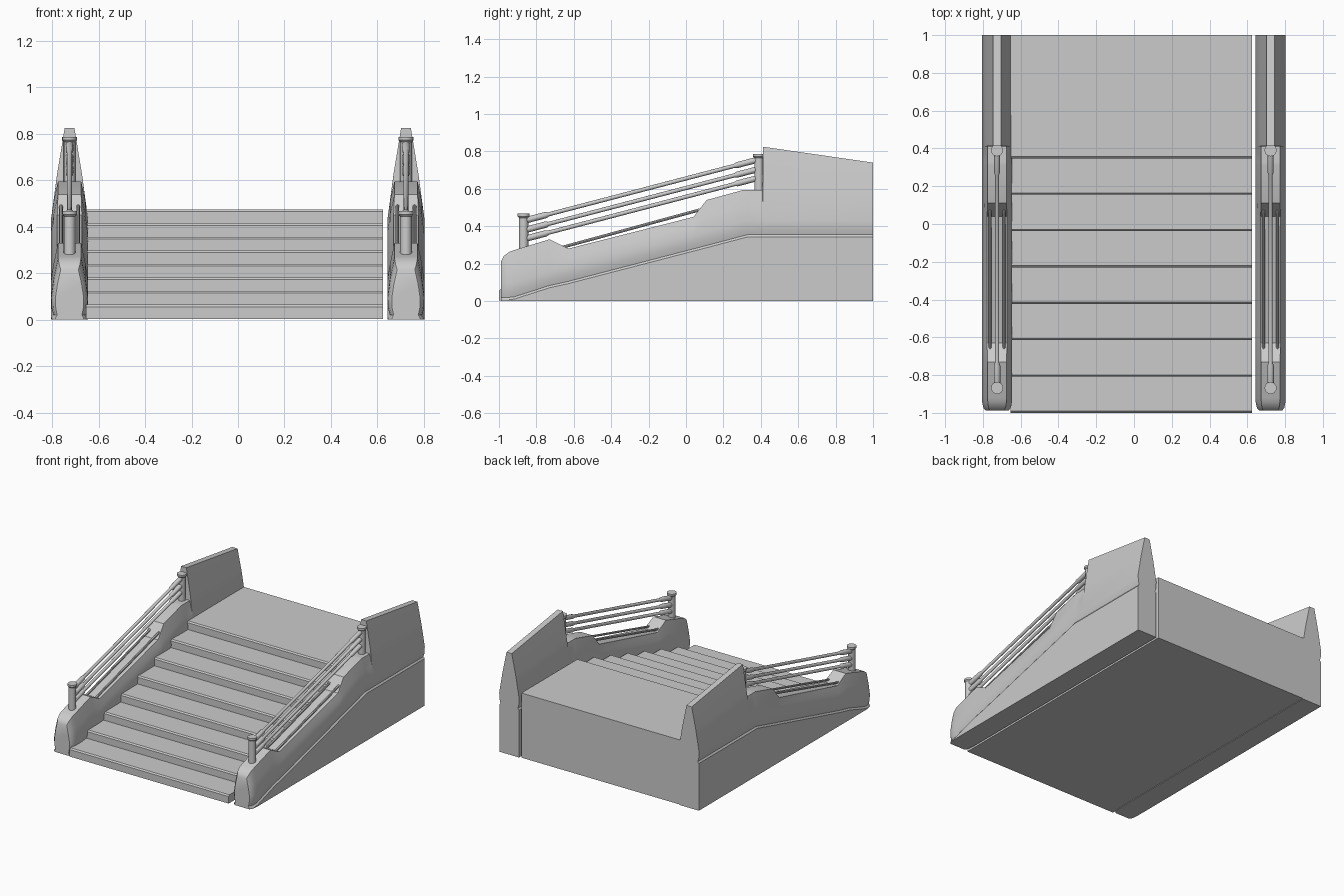
import bpy, bmesh, math
from mathutils import Vector

if "Cube" in bpy.data.objects:
    bpy.data.objects.remove(bpy.data.objects["Cube"])


def finish(name, bm, angle=30):
    bmesh.ops.recalc_face_normals(bm, faces=bm.faces[:])
    me = bpy.data.meshes.new(name)
    bm.to_mesh(me)
    bm.free()
    me.shade_smooth()
    me.set_sharp_from_angle(angle=math.radians(angle))
    ob = bpy.data.objects.new(name, me)
    bpy.context.collection.objects.link(ob)
    return ob


def loft(name, rings, angle=30):
    """Skin a list of closed rings and cap both ends."""
    bm = bmesh.new()
    vs = [[bm.verts.new(p) for p in r] for r in rings]
    n = len(vs[0])
    for a, b in zip(vs, vs[1:]):
        for i in range(n):
            j = (i + 1) % n
            bm.faces.new((a[i], a[j], b[j], b[i]))
    bm.faces.new(vs[0])
    bm.faces.new(vs[-1])
    return finish(name, bm, angle)


def mirrored(cx, y, half):
    """Symmetric cross-section from (half width, z) points."""
    return [(cx + w, y, z) for w, z in half] + [(cx - w, y, z) for w, z in reversed(half)]


def tube(name, a, b, profile, sides=12):
    """Round rod from a to b; profile is (distance along, radius)."""
    a, b = Vector(a), Vector(b)
    q = (b - a).to_track_quat('Z', 'X')
    rings = []
    for d, r in profile:
        rings.append([a + q @ Vector((r * math.cos(k * math.tau / sides),
                                      r * math.sin(k * math.tau / sides), d))
                      for k in range(sides)])
    return loft(name, rings, 40)


# Staircase: one profile with a small chamfer on each step edge
pitch, rise = 0.1925, 0.0585
profile = [(1, 0.004), (-1, 0.004)]
for i in range(8):
    y, z = -1 + i * pitch, 0.006 + (i + 1) * rise
    if i:
        profile.append((y, z - rise))
    profile += [(y, z - 0.009), (y + 0.009, z)]
profile.append((1, 0.474))
loft("stairs", [[(x, y, z) for y, z in profile] for x in (-0.655, 0.625)], 20)

# Side wall stations: y, seam height, top height, top half width, width scale
stations = [
    (-0.988, 0.020, 0.215, 0.050, 0.76),
    (-0.975, 0.020, 0.240, 0.050, 0.90),
    (-0.945, 0.020, 0.263, 0.050, 0.98),
    (-0.920, 0.022, 0.272, 0.050, 1),
    (-0.730, 0.083, 0.330, 0.050, 1),
    (-0.630, 0.105, 0.280, 0.053, 1),
    (0.040, 0.279, 0.450, 0.053, 1),
    (0.110, 0.297, 0.540, 0.050, 1),
    (0.310, 0.350, 0.595, 0.050, 1),
    (0.330, 0.355, 0.595, 0.050, 1),
    (0.410, 0.355, 0.595, 0.050, 1),
    (0.412, 0.355, 0.825, 0.021, 1),
    (1.000, 0.355, 0.740, 0.021, 1),
]

for side, cx in (("left", -0.725), ("right", 0.723)):
    # Lower base and the tapered balustrade above the seam
    base, wall = [], []
    for y, zb, zt, tw, s in stations:
        base.append(mirrored(cx, y, [(0.079 * s, 0), (0.079 * s, zb - 0.012), (0.070 * s, zb)]))
        zw = zb + 0.075
        wall.append(mirrored(cx, y, [(0.070 * s, zb), (0.078 * s, zb + 0.03), (0.080 * s, zw),
                                     ((0.04 + tw / 2 + 0.003) * s, (zw + zt) / 2),
                                     (tw * s, zt)]))
    loft(side + "_base", base)
    loft(side + "_balustrade", wall)

    # Capped posts at both ends of the railing
    for end, y, z0, z1 in (("lower", -0.868, 0.25, 0.467), ("upper", 0.390, 0.58, 0.787)):
        h = z1 - z0
        tube(f"{side}_{end}_post", (cx, y, z0), (cx, y, z1),
             [(0, 0.025), (h - 0.022, 0.025), (h - 0.014, 0.032), (h, 0.032)], 16)

    # Three handrails with thicker sleeves at their ends
    for i, z in enumerate((0.436, 0.385, 0.338)):
        a, b = Vector((cx, -0.860, z - 0.005)), Vector((cx, 0.385, z + 0.320))
        L = (b - a).length
        tube(f"{side}_handrail_{i + 1}", a, b,
             [(0, 0.017), (0.115, 0.017), (0.13, 0.011),
              (L - 0.13, 0.011), (L - 0.115, 0.016), (L, 0.016)])

    # Pair of thin rods along the recess
    for j, dx in enumerate((-0.037, 0.037)):
        a, b = Vector((cx + dx, -0.66, 0.288)), Vector((cx + dx, 0.075, 0.488))
        tube(f"{side}_recess_rod_{j + 1}", a, b, [(0, 0.008), ((b - a).length, 0.008)], 8)
